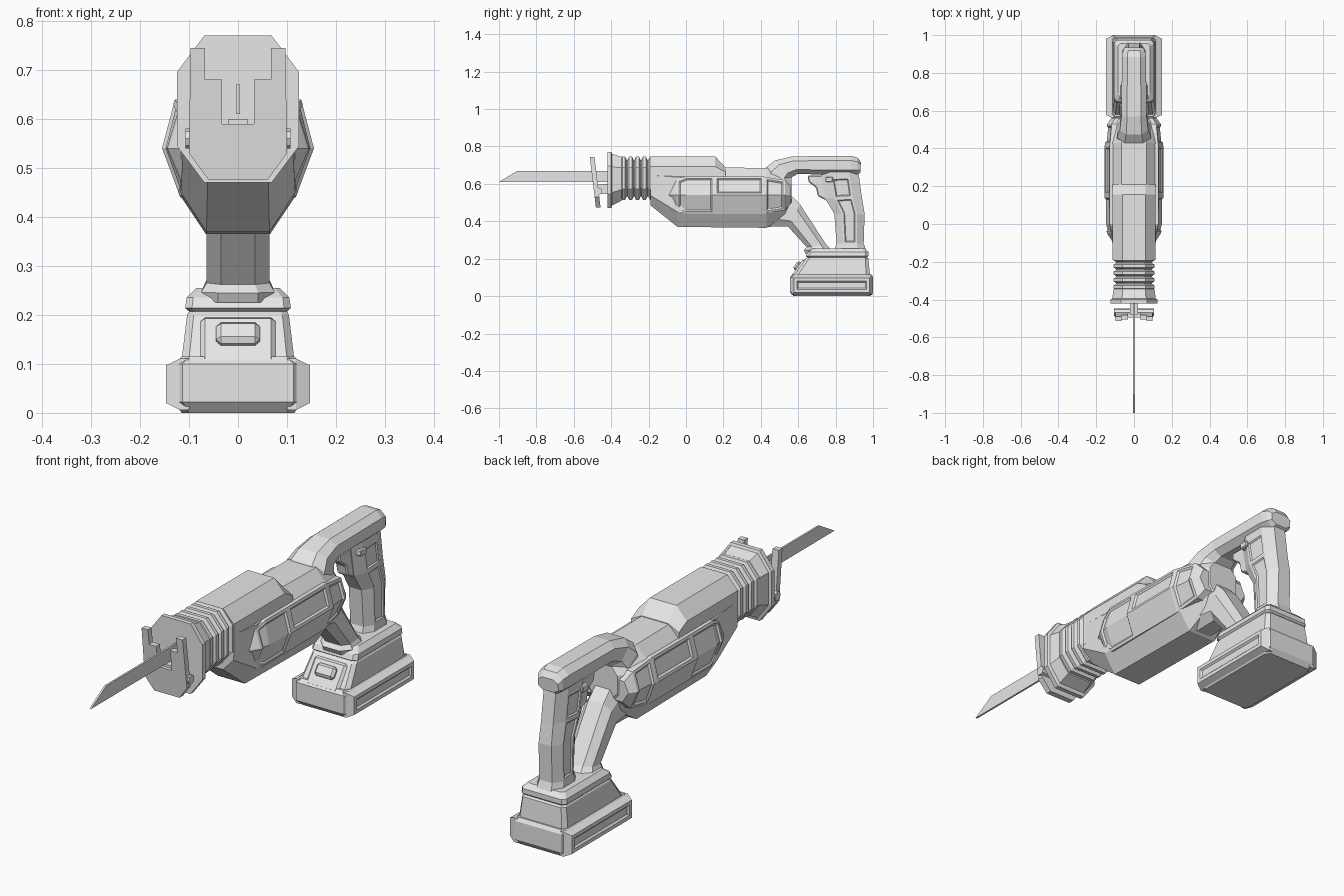
import bpy, bmesh, math
from mathutils import Vector

old = bpy.data.objects.get("Cube")
if old:
    bpy.data.objects.remove(old, do_unlink=True)

shade = (.8, .8, .8, 1)
grey = bpy.data.materials.new("light_grey")
grey.use_nodes = True
grey.diffuse_color = shade
grey.node_tree.nodes["Principled BSDF"].inputs["Base Color"].default_value = shade


def slanted(start, end, width, cut=.25, end_cut=None, narrow=.55):
    """Octagon from start to end (y, z); width is the half width, cuts are chamfer shares."""
    start, end = Vector(start), Vector(end)
    end_cut = cut if end_cut is None else end_cut
    shares = [(0, width * narrow), (cut, width), (1 - end_cut, width), (1, width * narrow)]
    right = [(x, *start.lerp(end, share)) for share, x in shares]
    return right + [(-x, y, z) for x, y, z in reversed(right)]


def upright(y, bottom, top, width, cut=.25, end_cut=None):
    """Octagon standing across the length of the tool."""
    return slanted((y, bottom), (y, top), width, cut, end_cut)


def level(z, front, back, width):
    """Flat rectangle with clipped corners."""
    return slanted((front, z), (back, z), width, cut=.05, narrow=.87)


def loft(name, rings, carve=(), rim=.012, depth=.007, mirror=False, bevel=0):
    """Skin equal rings; each carve group of (ring, side) faces becomes a recess."""
    bm = bmesh.new()
    loops = [[bm.verts.new(point) for point in points] for points in rings]
    count = len(loops[0])
    faces = {}
    for row, (near, far) in enumerate(zip(loops, loops[1:])):
        for side in range(count):
            after = (side + 1) % count
            faces[row, side] = bm.faces.new((near[side], near[after], far[after], far[side]))
    bm.faces.new(loops[0])
    faces["end"] = bm.faces.new(loops[-1])
    bmesh.ops.recalc_face_normals(bm, faces=bm.faces)
    for group in carve:
        picked = [faces[key] for key in group]
        bmesh.ops.inset_region(bm, faces=picked, thickness=rim, use_even_offset=True)
        bmesh.ops.inset_region(bm, faces=picked, thickness=depth, depth=-depth, use_even_offset=True)
    mesh = bpy.data.meshes.new(name)
    bm.to_mesh(mesh)
    bm.free()
    mesh.materials.append(grey)
    part = bpy.data.objects.new(name, mesh)
    bpy.context.collection.objects.link(part)
    if bevel:
        chamfer = part.modifiers.new("Chamfer", "BEVEL")
        chamfer.width, chamfer.segments = bevel, 1
    if mirror:
        part.modifiers.new("Mirror", "MIRROR")
    return part


def prism(name, profile, width, bevel=0):
    """Side profile (y, z) extruded to both sides by the half width."""
    return loft(name, [[(x, y, z) for y, z in profile] for x in (-width, width)], bevel=bevel)


def rectangle(front, back, bottom, top):
    return [(front, bottom), (back, bottom), (back, top), (front, top)]


# Blade with a slanted tip
prism("blade", [(-1, .61), (-.4, .61), (-.4, .67), (-.9, .67)], width=.004)

# Tilted shoe plate with a T shaped slot
right = [(.06, .475), (.1, .53), (.097, .745), (.067, .745), (.067, .68), (.033, .68), (.033, .59)]
outline = right + [(-x, z) for x, z in reversed(right)]
loft("shoe_plate", [[(x, y - z * .12, z) for x, z in outline] for y in (-.425, -.4)])

# Hinge pin and stem carrying the shoe
angles = [math.tau * step / 8 for step in range(8)]
prism("shoe_hinge", [(.02 * math.cos(a) - .468, .02 * math.sin(a) + .56) for a in angles], width=.107)
prism("shoe_stem", rectangle(front=-.48, back=-.4, bottom=.545, top=.6), width=.02)

# Front flange and collar
loft("front_collar", [
    upright(y=-.42, bottom=.47, top=.77, width=.125),
    upright(y=-.4, bottom=.47, top=.77, width=.125),
    upright(y=-.395, bottom=.485, top=.76, width=.115),
    upright(y=-.345, bottom=.51, top=.745, width=.108)])

# Bellows: each fold rises, runs flat and drops again
folds = []
pitch = .037
for fold in range(5):
    for offset, swell in ((0, 0), (pitch / 4, 1), (pitch * .65, 1), (pitch * .9, 0)):
        rise = swell * .02
        folds.append(upright(fold * pitch + offset - .35, bottom=.533 - rise, top=.727 + rise,
                             width=.094 + swell * .015))
loft("bellows", folds)

# Motor housing and raised gearbox cover
loft("motor_housing", [
    upright(y=-.19, bottom=.485, top=.7, width=.112),
    upright(y=-.045, bottom=.37, top=.69, width=.117, end_cut=.17),
    upright(y=.43, bottom=.365, top=.685, width=.119, end_cut=.17),
    upright(y=.53, bottom=.43, top=.665, width=.1),
    upright(y=.565, bottom=.49, top=.64, width=.07)])
loft("gearbox_cover", [
    upright(y, bottom=.52, top=top, width=.113, cut=.15, end_cut=end_cut)
    for y, top, end_cut in ((-.19, .747, .24), (.155, .747, .24), (.21, .69, .15))])

# Ridged side panels with recessed windows
panel = []
middle = .54
for y, swell in ((-.1, .3), (-.05, .8), (0, 1), (.15, 1), (.155, 1), (.415, 1), (.42, .98), (.53, .8), (.56, .45)):
    reach = swell * .1
    ridge = .09 + swell * .065
    panel.append([(.05, y, middle - reach), (ridge * .76, y, middle - reach), (ridge, y, middle),
                  (ridge * .83, y, middle + reach), (.05, y, middle + reach)])
front_window = [(row, side) for row in (1, 2) for side in (1, 2)]
rear_window = [(6, side) for side in (1, 2)]
loft("side_panel", panel, carve=[front_window, [(4, 2)], rear_window], mirror=True)

# Top handle sweeping up from the housing
loft("top_handle", [
    slanted((.425, .675), (.53, .56), width=.09),
    slanted((.43, .69), (.55, .6), width=.09),
    slanted((.475, .725), (.565, .635), width=.075),
    slanted((.57, .747), (.595, .652), width=.066),
    slanted((.885, .75), (.88, .65), width=.064),
    slanted((.918, .74), (.915, .65), width=.058),
    slanted((.935, .715), (.932, .66), width=.048)])

# Rear grip with recessed pads on both sides
pads = [[(row, side) for row in rows] for rows in ((1,), (2, 3)) for side in (1, 5)]
loft("rear_grip", [
    slanted((.72, .67), (.92, .67), width=.052),
    slanted((.725, .63), (.925, .64), width=.052),
    slanted((.745, .52), (.94, .53), width=.052),
    slanted((.793, .44), (.955, .44), width=.055),
    slanted((.805, .28), (.95, .28), width=.056),
    slanted((.79, .24), (.965, .24), width=.062)], carve=pads, rim=.01, depth=.005)

# Trigger and lock button
prism("trigger", [(.65, .645), (.75, .645), (.77, .5), (.705, .535), (.695, .58), (.655, .61)],
      width=.026, bevel=.006)
prism("lock_button", rectangle(front=.745, back=.785, bottom=.61, top=.637), width=.062, bevel=.004)

# Front strut joining the housing to the battery mount
loft("front_strut", [
    slanted((.4, .37), (.54, .56), width=.062),
    slanted((.545, .372), (.61, .49), width=.064),
    slanted((.645, .262), (.75, .275), width=.064),
    slanted((.63, .245), (.775, .25), width=.075),
    slanted((.64, .225), (.785, .225), width=.075)])

# Battery mount with a groove under its rim
loft("battery_mount", [
    level(z=.1, front=.57, back=.985, width=.116),
    level(z=.2, front=.64, back=.975, width=.104),
    level(z=.207, front=.65, back=.968, width=.1),
    level(z=.214, front=.64, back=.975, width=.108),
    level(z=.235, front=.65, back=.975, width=.105),
    level(z=.255, front=.68, back=.955, width=.085)])

# Battery block and side rails with recessed faces
loft("battery", [
    level(z=0, front=.575, back=.985, width=.115),
    level(z=.022, front=.555, back=1, width=.13),
    level(z=.1, front=.555, back=1, width=.13),
    level(z=.115, front=.57, back=.99, width=.115)])
rail = [[(x, y, z) for y, z in rectangle(.563 + inset, .996 - inset, .006 + inset, .111 - inset)]
        for x, inset in ((.1, 0), (.118, 0), (.147, .014))]
loft("battery_rail", rail, carve=[["end"]], rim=.016, mirror=True)

# Release latch lying on the sloping front
for name, width, thick, tall, height in (("latch_plate", .077, .014, .062, .142),
                                         ("latch_button", .045, .024, .026, .155)):
    latch = prism(name, rectangle(-thick, thick, -tall, tall), width, bevel=.01)
    latch.location = (0, .604, height)
    latch.rotation_euler.x = -.62
